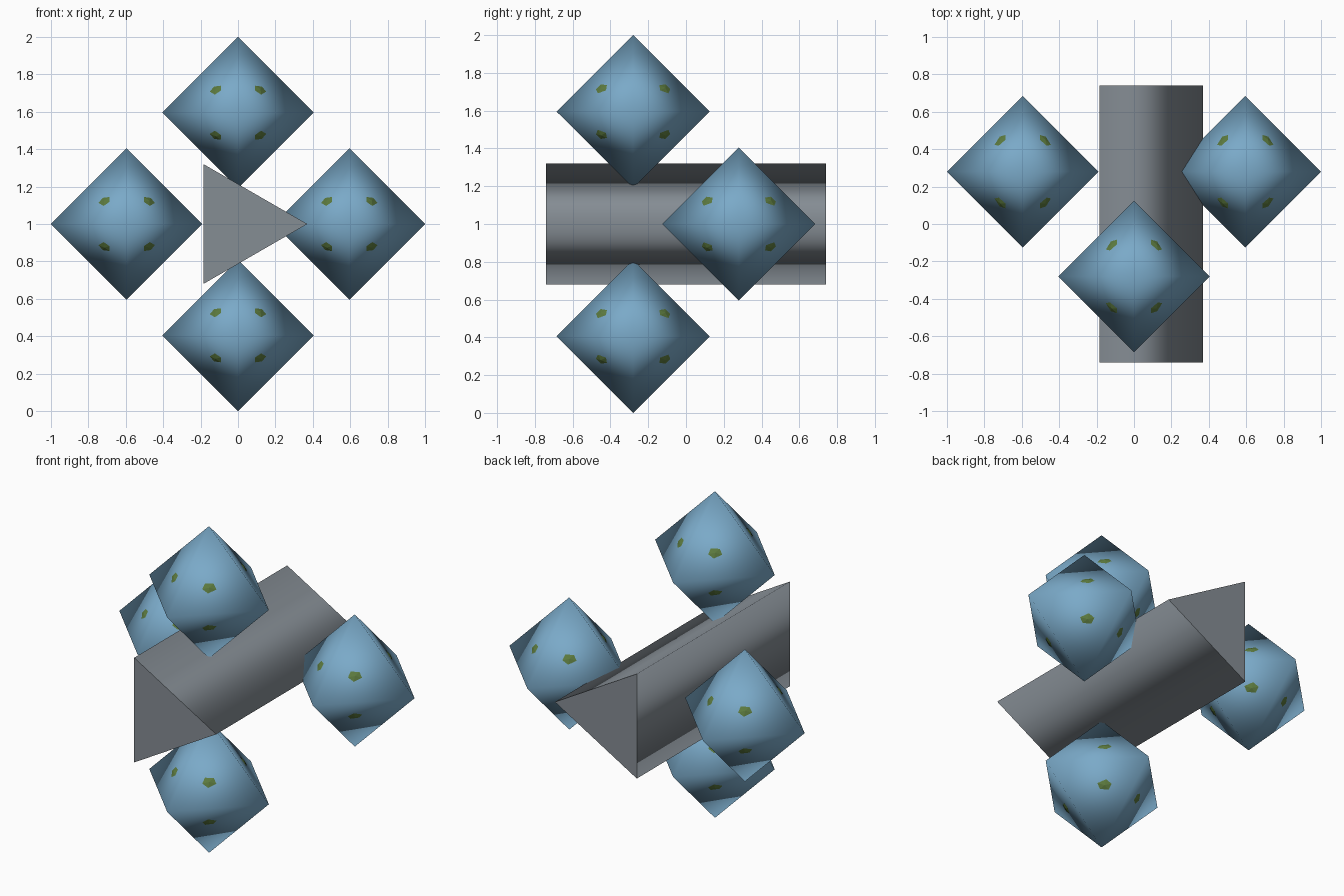
import bpy
import bmesh
import math
from itertools import product
from mathutils import Vector, Matrix

cube = bpy.data.objects.get("Cube")
if cube:
    bpy.data.objects.remove(cube, do_unlink=True)


def make_material(name, rgb):
    mat = bpy.data.materials.new(name)
    mat.use_nodes = True
    mat.diffuse_color = (*rgb, 1)
    mat.node_tree.nodes["Principled BSDF"].inputs["Base Color"].default_value = (*rgb, 1)
    return mat


GREY = make_material("steel grey", (0.235, 0.266, 0.296))
BLUE = make_material("sky blue", (0.195, 0.40, 0.58))
GREEN = make_material("olive green", (0.11, 0.20, 0.05))


def add_object(name, bm, mat, location):
    mesh = bpy.data.meshes.new(name)
    bm.to_mesh(mesh)
    bm.free()
    mesh.materials.append(mat)
    obj = bpy.data.objects.new(name, mesh)
    obj.location = location
    bpy.context.collection.objects.link(obj)
    return obj


# Triangular beam along y, smooth around its sides with crisp flat ends
bm = bmesh.new()
radius, half_length = 0.37, 0.74
rings = [[bm.verts.new((radius * math.cos(a), y, radius * math.sin(a)))
          for a in (i * math.tau / 3 for i in range(3))]
         for y in (-half_length, half_length)]
caps = [bm.faces.new(ring) for ring in rings]
for i in range(3):
    j = (i + 1) % 3
    side = bm.faces.new((rings[0][i], rings[0][j], rings[1][j], rings[1][i]))
    side.smooth = True
for cap in caps:
    for edge in cap.edges:
        edge.smooth = False
bmesh.ops.recalc_face_normals(bm, faces=bm.faces)
add_object("triangular_beam", bm, GREY, (0, 0, 1))


SIZE = 0.405
# Outline of one green facet, as (x, z) on an octahedron face
FACET = [(0.150, 0.112), (0.128, 0.139), (0.091, 0.144), (0.091, 0.118), (0.123, 0.096)]


def octahedron(name, location):
    bm = bmesh.new()
    for axis in range(3):
        for sign in (1, -1):
            point = Vector()
            point[axis] = sign * SIZE
            bm.verts.new(point)
    bmesh.ops.convex_hull(bm, input=bm.verts)
    bmesh.ops.recalc_face_normals(bm, faces=bm.faces)
    for face in bm.faces:
        face.smooth = True
    add_object(name, bm, BLUE, location)


def facets(name, location):
    # One shallow five-sided tip on each of the eight faces
    bm = bmesh.new()
    for signs in product((1, -1), repeat=3):
        mirror = Matrix.Diagonal(signs)
        normal = mirror @ Vector((1, 1, 1)).normalized()
        points = [mirror @ Vector((x, SIZE - x - z, z)) + normal * 0.001 for x, z in FACET]
        tip = bm.verts.new(sum(points, Vector()) / len(points) + normal * 0.006)
        base = [bm.verts.new(p) for p in points]
        for a, b in zip(base, base[1:] + base[:1]):
            face = bm.faces.new((a, b, tip))
            face.normal_update()
            if face.normal.dot(normal) < 0:
                face.normal_flip()
    add_object(name, bm, GREEN, location)


# Four octahedra: upper and lower pair in front, side pair behind
PLACES = {
    "upper": (0, -0.28, 1.595),
    "lower": (0, -0.28, 0.405),
    "left": (0.595, 0.28, 1),
    "right": (-0.595, 0.28, 1),
}
for place, location in PLACES.items():
    octahedron(place + "_octahedron", location)
    facets(place + "_facets", location)
